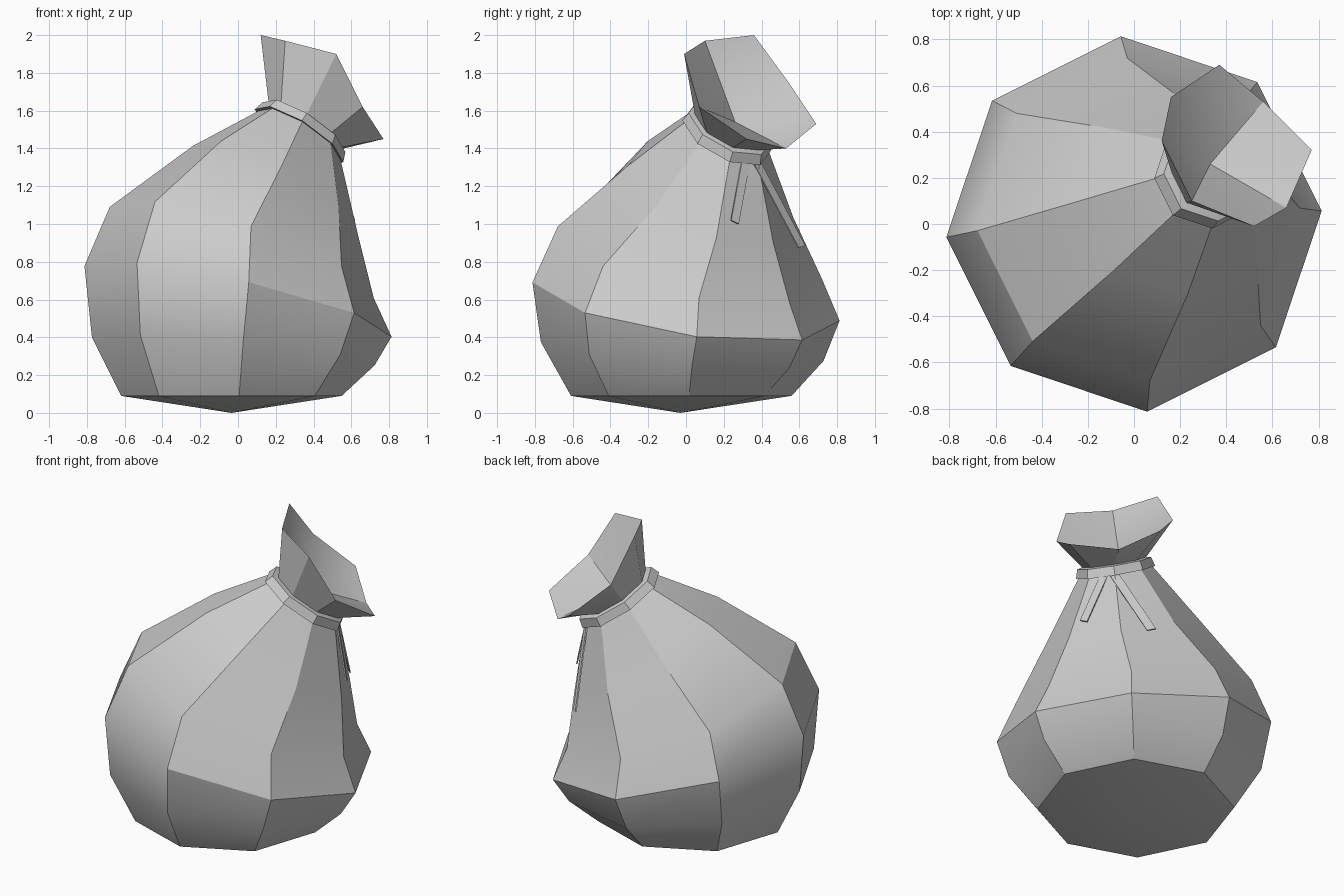
import bpy, bmesh
from math import cos, sin, radians
from mathutils import Vector

SIDES = 8
TURN = 4  # degrees the octagon is rotated about z

cube = bpy.data.objects.get("Cube")
if cube:
    bpy.data.objects.remove(cube, do_unlink=True)

grey = bpy.data.materials.new("bag_grey")
grey.use_nodes = True
colour = (0.6, 0.6, 0.6, 1)
grey.diffuse_color = colour
grey.node_tree.nodes["Principled BSDF"].inputs["Base Color"].default_value = colour


def ring(centre, radius, tilt_x=0, tilt_y=0):
    """Octagon seen from above, lying in a tilted plane."""
    points = []
    for i in range(SIDES):
        a = radians(TURN + 360 * i / SIDES)
        x, y = radius * cos(a), radius * sin(a)
        points.append(Vector(centre) + Vector((x, y, tilt_x * x + tilt_y * y)))
    return points


def loft(name, rings, start, end, angle=30):
    """Skin the rings and close both ends with fans to a point."""
    bm = bmesh.new()
    rows = [[bm.verts.new(p) for p in r] for r in rings]
    for low, high in zip(rows, rows[1:]):
        for i in range(SIDES):
            j = (i + 1) % SIDES
            bm.faces.new((low[i], low[j], high[j], high[i]))
    for row, tip in ((rows[0], start), (rows[-1], end)):
        apex = bm.verts.new(tip)
        for i in range(SIDES):
            bm.faces.new((row[i], row[(i + 1) % SIDES], apex))
    return finish(name, bm, angle)


def finish(name, bm, angle):
    bmesh.ops.recalc_face_normals(bm, faces=bm.faces)
    mesh = bpy.data.meshes.new(name)
    bm.to_mesh(mesh)
    bm.free()
    mesh.materials.append(grey)
    obj = bpy.data.objects.new(name, mesh)
    bpy.context.collection.objects.link(obj)
    bpy.ops.object.select_all(action="DESELECT")
    obj.select_set(True)
    bpy.context.view_layer.objects.active = obj
    bpy.ops.object.shade_smooth_by_angle(angle=radians(angle))
    return obj


# Neck plane, shared by the sack, the tie and the gathered top
neck = Vector((0.33, 0.22, 1.48))
lean = (-0.57, -0.38)
axis = Vector((-lean[0], -lean[1], 1)).normalized()


def neck_ring(lift, radius):
    return ring(neck + axis * lift, radius, *lean)


# Sack body, leaning towards the neck
body = [
    ring((-0.035, -0.025, 0.09), 0.585),
    ring((-0.025, -0.02, 0.325), 0.75, -0.093, -0.073),
    ring((0, 0, 0.59), 0.815, -0.22, -0.14),
    ring((0.02, 0.02, 0.85), 0.70, -0.33, -0.22),
    ring((0.2, 0.13, 1.17), 0.44, -0.53, -0.35),
    neck_ring(0, 0.21),
]
loft("sack_body", body, (-0.035, -0.03, 0), neck)

# Tie band around the neck
band = [neck_ring(-0.015, 0.235), neck_ring(0.04, 0.22), neck_ring(0.05, 0.18)]
loft("tie_band", band, neck, neck + axis * 0.05, 20)

# Gathered top: flares to an uneven rim and folds back into a hollow
rim = [
    (0.77, 0.32, 1.45), (0.56, 0.53, 1.40), (0.37, 0.69, 1.53), (0.16, 0.55, 1.74),
    (0.12, 0.36, 2.0), (0.25, 0.10, 1.97), (0.52, -0.01, 1.90), (0.66, 0.07, 1.62),
]
loft("gathered_top", [neck_ring(0.04, 0.185), rim], neck, (0.33, 0.26, 1.54))


# Loose ends of the tie
def strand(name, top, bottom, across):
    top, bottom, across = Vector(top), Vector(bottom), Vector(across) * 0.5
    bm = bmesh.new()
    corners = (top - across, top + across, bottom + across, bottom - across)
    face = bm.faces.new([bm.verts.new(p) for p in corners])
    thick = (top - bottom).cross(across).normalized() * 0.008
    grown = bmesh.ops.extrude_face_region(bm, geom=[face], use_keep_orig=True)
    moved = [v for v in grown["geom"] if isinstance(v, bmesh.types.BMVert)]
    bmesh.ops.translate(bm, verts=moved, vec=thick)
    finish(name, bm, 30)


strand("tie_end_front", (0.5, 0.32, 1.34), (0.61, 0.26, 1.01), (-0.02, 0.04, -0.02))
strand("tie_end_back", (0.47, 0.37, 1.34), (0.38, 0.615, 0.88), (-0.04, 0.035, 0.01))
